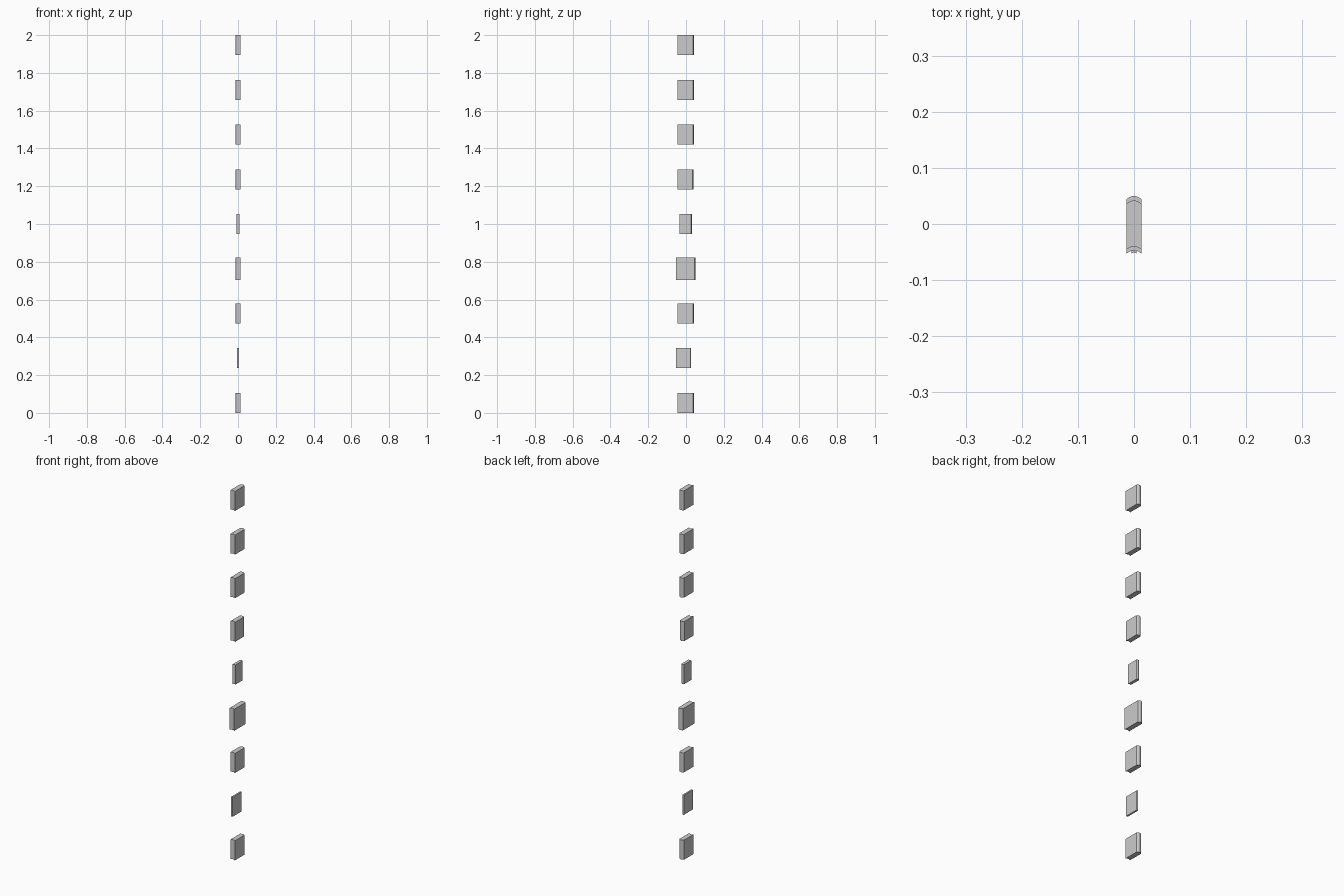
import bpy, bmesh, math

if "Cube" in bpy.data.objects:
    bpy.data.objects.remove(bpy.data.objects["Cube"])

# Small arched block: both ends bow towards +y
def block(name, w, y0, y1, z0, z1, bow=0.006, n=6):
    prof = []
    xs = [-w / 2 + w * i / n for i in range(n + 1)]
    curve = lambda x: bow * (w / 0.027) * (1 - (2 * x / w) ** 2)
    bulge = curve(0)
    prof += [(x, y0 + curve(x)) for x in xs]
    prof += [(x, y1 - bulge + curve(x)) for x in reversed(xs)]
    bm = bmesh.new()
    base = bm.faces.new([bm.verts.new((x, y, z0)) for x, y in prof])
    out = bmesh.ops.extrude_face_region(bm, geom=[base])
    for v in out["geom"]:
        if isinstance(v, bmesh.types.BMVert):
            v.co.z = z1
    bmesh.ops.recalc_face_normals(bm, faces=bm.faces)
    me = bpy.data.meshes.new(name)
    bm.to_mesh(me)
    bm.free()
    ob = bpy.data.objects.new(name, me)
    bpy.context.collection.objects.link(ob)
    return ob

# Vertical row of nine blocks; a few differ in size
STEP = 0.2367
special = {1: (0.009, -0.053, 0.027, 0.106),
           3: (0.027, -0.053, 0.050, 0.117),
           4: (0.016, -0.034, 0.031, 0.106),
           5: (0.026, -0.044, 0.039, 0.106)}
for i in range(9):
    w, y0, y1, h = special.get(i, (0.027, -0.046, 0.042, 0.106))
    mid = 0.053 + i * STEP
    block(f"segment_{i + 1}", w, y0, y1, mid - h / 2, mid + h / 2)
